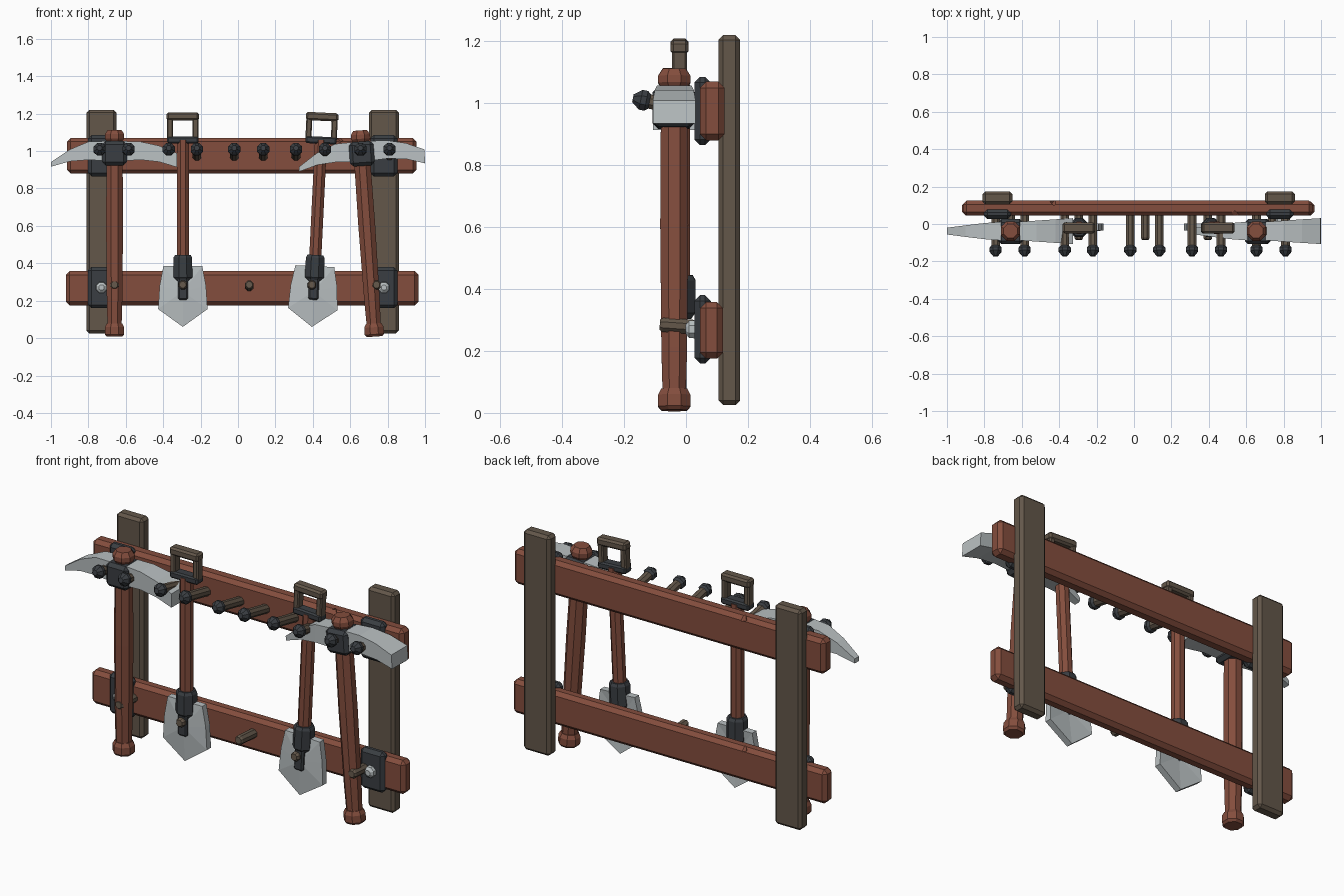
import bpy, bmesh
from math import cos, sin, pi, radians
from mathutils import Vector, Matrix

if "Cube" in bpy.data.objects:
    bpy.data.objects.remove(bpy.data.objects["Cube"])


def material(name, rgb, rough=0.8):
    m = bpy.data.materials.new(name)
    m.use_nodes = True
    color = (*rgb, 1)
    m.diffuse_color = color
    bsdf = m.node_tree.nodes["Principled BSDF"]
    bsdf.inputs["Base Color"].default_value = color
    bsdf.inputs["Roughness"].default_value = rough
    return m


RED = material("red_wood", (0.23, 0.075, 0.047))
BROWN = material("weathered_wood", (0.125, 0.095, 0.068))
IRON = material("dark_iron", (0.042, 0.048, 0.055))
STEEL = material("pale_steel", (0.49, 0.53, 0.54))


def finish(name, bm, mat):
    bmesh.ops.recalc_face_normals(bm, faces=bm.faces)
    me = bpy.data.meshes.new(name)
    bm.to_mesh(me)
    bm.free()
    me.materials.append(mat)
    ob = bpy.data.objects.new(name, me)
    bpy.context.collection.objects.link(ob)
    return ob


def box(name, lo, hi, mat, bevel=0.015):
    """Chamfered box between two corners."""
    lo, hi = Vector(lo), Vector(hi)
    bm = bmesh.new()
    bmesh.ops.create_cube(bm, size=1)
    for v in bm.verts:
        v.co = (lo + hi) / 2 + v.co * (hi - lo)
    if bevel:
        bmesh.ops.bevel(bm, geom=bm.edges[:], offset=bevel, segments=1, affect='EDGES')
    return finish(name, bm, mat)


def loft(name, rings, mat):
    """Skin a row of equal cross-sections and cap both ends."""
    bm = bmesh.new()
    loops = [[bm.verts.new(p) for p in ring] for ring in rings]
    n = len(loops[0])
    for a, b in zip(loops, loops[1:]):
        for i in range(n):
            bm.faces.new((a[i], a[(i + 1) % n], b[(i + 1) % n], b[i]))
    bm.faces.new(loops[0])
    bm.faces.new(loops[-1])
    return finish(name, bm, mat)


def turned(name, profile, mat, start=(0, 0, 0), axis=(0, 0, 1), sides=8):
    """Faceted turned part: profile of (radius, distance along axis)."""
    turn = Vector((0, 0, 1)).rotation_difference(Vector(axis))
    rings = []
    for r, t in profile:
        ring = []
        for i in range(sides):
            a = 2 * pi * (i + 0.5) / sides
            ring.append(Vector(start) + turn @ Vector((r * cos(a), r * sin(a), t)))
        rings.append(ring)
    return loft(name, rings, mat)


def notch(ob, at, size):
    """Chop a small diamond nick out of a plank."""
    cutter = box("nick_cutter", (-size, -size, -size), (size, size, size), RED, 0)
    cutter.matrix_world = Matrix.Translation(at) @ Matrix.Rotation(pi / 4, 4, 'Z') @ Matrix.Rotation(0.6, 4, 'X')
    mod = ob.modifiers.new("nick", 'BOOLEAN')
    mod.operation = 'DIFFERENCE'
    mod.object = cutter
    bpy.context.view_layer.objects.active = ob
    bpy.ops.object.modifier_apply(modifier=mod.name)
    bpy.data.objects.remove(cutter)


# Frame: two posts, two rails, iron plates and bolts
for side, x in (("right", -0.73), ("left", 0.78)):
    box(side + "_post", (x - 0.08, 0.105, 0.025), (x + 0.08, 0.175, 1.22), BROWN)
    for level, z in (("lower", 0.27), ("upper", 0.975)):
        box(f"{side}_{level}_plate", (x - 0.072, 0.027, z - 0.11),
            (x + 0.072, 0.08, z + 0.11), IRON, 0.018)
    turned(side + "_bolt", [(0.032, 0), (0.03, 0.02), (0.015, 0.032)], STEEL,
           (x, 0.03, 0.27), (0, -1, 0))

upper = box("upper_rail", (-0.915, 0.045, 0.88), (0.955, 0.125, 1.07), RED, 0.02)
lower = box("lower_rail", (-0.92, 0.045, 0.175), (0.965, 0.12, 0.358), RED, 0.02)
notch(upper, (-0.43, 0.125, 1.07), 0.018)
notch(upper, (0.54, 0.045, 1.07), 0.018)
notch(lower, (-0.43, 0.12, 0.358), 0.016)

# Pegs: knobbed pairs above, plain single pegs below
up = Vector((0, -1, 0.2)).normalized()
for i, x in enumerate((-0.74, -0.585, -0.37, -0.22, -0.02, 0.135, 0.31, 0.465, 0.655, 0.81)):
    root = Vector((x, 0.06, 0.97))
    turned(f"peg_{i}", [(0.025, 0), (0.025, 0.2)], BROWN, root, up)
    turned(f"peg_knob_{i}", [(0.022, 0.178), (0.035, 0.192), (0.035, 0.21), (0.014, 0.236)],
           IRON, root, up)
for i, x in enumerate((-0.66, -0.295, 0.06, 0.395, 0.74)):
    turned(f"lower_peg_{i}", [(0.025, 0), (0.025, 0.135), (0.018, 0.145)], BROWN,
           (x, 0.06, 0.275), Vector((0, -1, 0.07)).normalized())


def pickaxe(name, x, tilt):
    def arm(part, rows):
        # rows: x, bottom, top, half width
        rings = [[(px, -w, lo), (px, w, lo), (px, w, hi), (px, -w, hi)] for px, lo, hi, w in rows]
        return loft(f"{name}_{part}", rings, STEEL)

    parts = [
        turned(name + "_handle", [(0.04, 0.03), (0.045, 0.2), (0.049, 0.6), (0.046, 1.08)], RED),
        turned(name + "_butt", [(0.045, 0), (0.056, 0.012), (0.056, 0.05), (0.045, 0.07)], RED),
        turned(name + "_cap", [(0.046, 1.045), (0.056, 1.06), (0.056, 1.082), (0.04, 1.105)], RED),
        box(name + "_socket", (-0.066, -0.07, 0.915), (0.066, 0.065, 1.045), IRON, 0.018),
        arm("point", [(-0.05, 0.94, 1.045, 0.05), (-0.14, 0.945, 1.042, 0.043),
                      (-0.24, 0.937, 1.0, 0.031), (-0.34, 0.908, 0.933, 0.018)]),
        arm("adze", [(0.05, 0.94, 1.045, 0.05), (0.14, 0.945, 1.042, 0.056),
                     (0.24, 0.934, 1.02, 0.063), (0.335, 0.905, 0.98, 0.069)]),
    ]
    for ob in parts:
        ob.matrix_world = Matrix.Translation((x, -0.038, 0.008)) @ Matrix.Rotation(radians(tilt), 4, 'Y')


def shovel(name, x, tilt):
    # Blade: pointed plate with a raised centre ridge
    bm = bmesh.new()
    outline = [(0, 0), (0.132, 0.095), (0.124, 0.22), (0.104, 0.325), (0, 0.325),
               (-0.104, 0.325), (-0.124, 0.22), (-0.132, 0.095)]
    front = [bm.verts.new((px, -0.014, pz)) for px, pz in outline]
    back = [bm.verts.new((px, 0.022, pz)) for px, pz in outline]
    ridge = bm.verts.new((0, -0.03, 0.19))
    hollow = bm.verts.new((0, 0.008, 0.19))
    for i in range(len(outline)):
        j = (i + 1) % len(outline)
        bm.faces.new((front[i], front[j], ridge))
        bm.faces.new((back[j], back[i], hollow))
        bm.faces.new((front[i], back[i], back[j], front[j]))
    parts = [
        finish(name + "_blade", bm, STEEL),
        turned(name + "_shaft", [(0.035, 0.34), (0.035, 1.0)], RED),
        turned(name + "_socket", [(0.04, 0.245), (0.055, 0.265), (0.054, 0.37), (0.045, 0.385)], IRON),
        box(name + "_strap", (-0.027, -0.042, 0.145), (0.027, 0.01, 0.28), IRON, 0.008),
        # Square grip
        box(name + "_grip_base", (-0.084, -0.03, 0.98), (0.084, 0.028, 1.018), IRON, 0.008),
        box(name + "_grip_top", (-0.087, -0.03, 1.103), (0.087, 0.028, 1.147), BROWN, 0.01),
    ]
    for s in (-1, 1):
        parts.append(box(f"{name}_grip_side_{s}", (s * 0.068 - 0.016, -0.025, 1.0),
                         (s * 0.068 + 0.016, 0.023, 1.12), BROWN, 0.006))
    for ob in parts:
        ob.matrix_world = Matrix.Translation((x, -0.02, 0.06)) @ Matrix.Rotation(radians(tilt), 4, 'Y')


# Hanging tools
pickaxe("right_pickaxe", -0.66, 0)
pickaxe("left_pickaxe", 0.73, -4)
shovel("right_shovel", -0.295, 0)
shovel("left_shovel", 0.395, 2.8)
